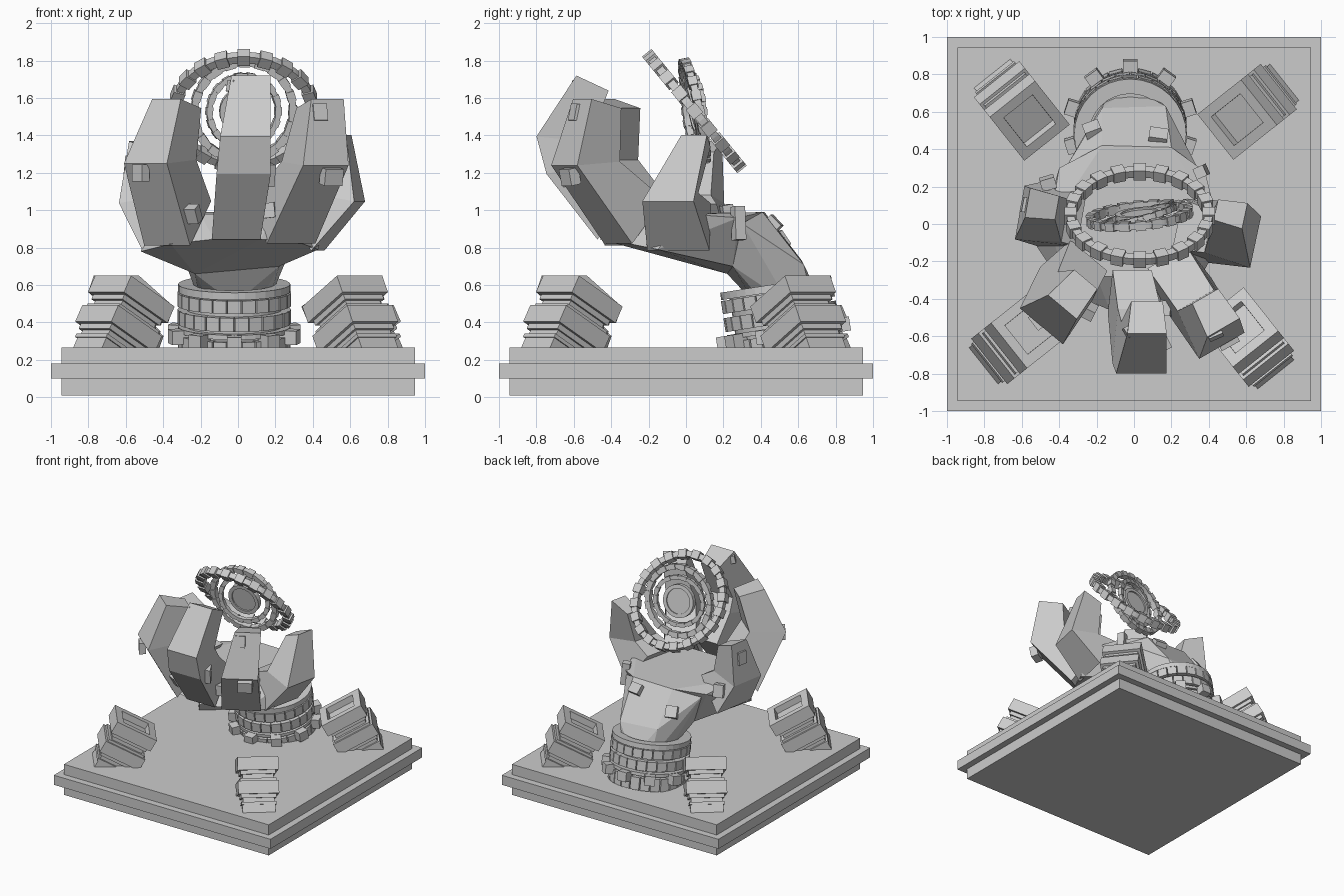
import bpy, bmesh
from math import sin, cos, pi, radians
from mathutils import Vector, Matrix

if "Cube" in bpy.data.objects:
    bpy.data.objects.remove(bpy.data.objects["Cube"])


def finish(bm, name):
    bmesh.ops.recalc_face_normals(bm, faces=bm.faces)
    me = bpy.data.meshes.new(name)
    bm.to_mesh(me)
    bm.free()
    ob = bpy.data.objects.new(name, me)
    bpy.context.collection.objects.link(ob)
    return ob


def box(bm, M, size, at=(0, 0, 0)):
    m = M @ Matrix.Translation(at) @ Matrix.Diagonal((*size, 1))
    return bmesh.ops.create_cube(bm, size=1, matrix=m)['verts']


def band(bm, M, r0, r1, z0, z1, n):
    """Square-section ring around the local z axis."""
    loops = []
    for i in range(n):
        a = 2 * pi * i / n
        loops.append([bm.verts.new(M @ Vector((r * cos(a), r * sin(a), z)))
                      for r, z in ((r0, z0), (r1, z0), (r1, z1), (r0, z1))])
    for i in range(n):
        p, q = loops[i], loops[(i + 1) % n]
        for k in range(4):
            l = (k + 1) % 4
            bm.faces.new((p[k], q[k], q[l], p[l]))


def teeth(bm, M, r, n, size, z=0, phase=0):
    for i in range(n):
        R = Matrix.Rotation(2 * pi * (i + phase) / n, 4, 'Z')
        box(bm, M @ R, size, (r, 0, z))


def frame(pos, normal, up=(0, 0, 1)):
    """Matrix whose local z is the normal."""
    n = Vector(normal).normalized()
    x = Vector(up).cross(n).normalized()
    m = Matrix((x, n.cross(x), n)).transposed().to_4x4()
    m.translation = pos
    return m


# Stepped square plinth
bm = bmesh.new()
for half, z0, z1 in ((.945, .01, .10), (1, .10, .18), (.945, .18, .265)):
    box(bm, Matrix(), (2 * half, 2 * half, z1 - z0), (0, 0, (z0 + z1) / 2))
finish(bm, "plinth")

# Four tilted corner projectors, each a stack of blocks with a recessed face
t = radians(29)
d = Vector((-.78, -.62, 0)).normalized()
up = Vector((0, 0, 1))
n = d * sin(t) + up * cos(t)
s = -d * cos(t) + up * sin(t)
base = Matrix((s.cross(n), s, n)).transposed().to_4x4()
base.translation = Vector((.435, .465, .485)) + s * .17
layers = ((0, .10, 1), (.10, .13, .86), (.13, .16, .76), (.16, .18, .9),
          (.18, .28, 1), (.28, .31, .86), (.31, .34, .76), (.34, .36, .86))
for k in range(4):
    bm = bmesh.new()
    M = Matrix.Rotation(k * pi / 2, 4, 'Z') @ base
    last = (.36, .56 if k in (2, 3) else .53, .8)
    for j, (a, b, f) in enumerate(layers + (last,)):
        vs = box(bm, M, (.31 * f, .34 * f, b - a), (0, 0, -(a + b) / 2))
        if j == 0:
            nz = (M.to_3x3() @ Vector((0, 0, 1))).normalized()
            fs = {fc for v in vs for fc in v.link_faces}
            top = max(fs, key=lambda fc: fc.normal.dot(nz) if fc.normal.length else fc.calc_center_median().dot(nz))
            top = max(fs, key=lambda fc: fc.calc_center_median().dot(nz))
            bmesh.ops.inset_individual(bm, faces=[top], thickness=.08)
            bmesh.ops.inset_individual(bm, faces=[top], thickness=.001)
            bmesh.ops.translate(bm, verts=top.verts, vec=nz * -.05)
    finish(bm, f"corner_projector_{k + 1}")

# Stack of toothed collar rings around the wrist, leaning forward
bm = bmesh.new()
M = Matrix.Translation((-.02, .535, .25)) @ Matrix.Rotation(radians(9), 4, 'X')
band(bm, M, .2, .255, -.06, .34, 32)
band(bm, M, .22, .3, .32, .36, 32)
teeth(bm, M, .268, 24, (.07, .072, .07), .28)
band(bm, M, .22, .29, .155, .215, 32)
teeth(bm, M, .272, 24, (.06, .072, .075), .185, .5)
band(bm, M, .22, .3, .105, .13, 32)
teeth(bm, M, .27, 24, (.06, .07, .1), .04)
teeth(bm, M, .315, 10, (.09, .08, .075), .09, .5)
finish(bm, "wrist_collar")


# Palm and wrist as faceted hulls
def hull(name, pts):
    bm = bmesh.new()
    for p in pts:
        bm.verts.new(p)
    r = bmesh.ops.convex_hull(bm, input=bm.verts)
    junk = {g for g in r['geom_interior'] + r['geom_unused'] if isinstance(g, bmesh.types.BMVert)}
    bmesh.ops.delete(bm, geom=list(junk), context='VERTS')
    bmesh.ops.dissolve_limit(bm, angle_limit=radians(4), verts=bm.verts, edges=bm.edges)
    finish(bm, name)


hull("palm", [(-.23, .22, .66), (.22, .25, .70), (-.52, -.12, .78), (.43, -.15, .79),
              (-.13, -.46, .845), (.12, -.46, .845), (-.36, -.36, .82), (.32, -.35, .83),
              (-.40, .30, .96), (.38, .28, .96), (-.17, .42, .99), (.2, .41, .99),
              (-.45, 0, .98), (.45, 0, .98), (-.2, -.28, .98), (.2, -.28, .98)])
ring = [(-.02 + .18 * cos(i * pi / 4), .55 + .18 * sin(i * pi / 4), .5) for i in range(8)]
hull("wrist", ring + [(-.23, .22, .66), (.22, .25, .70), (-.36, .31, .93), (.34, .3, .93),
                      (-.17, .42, .99), (.2, .41, .99), (-.17, .62, .73), (.17, .63, .71)])


# Fingers: square sections (centre, width, thickness, pitch) facing outward at a yaw
def finger(name, yaw, sections):
    out = Vector((cos(radians(yaw)), sin(radians(yaw)), 0))
    side = up.cross(out)
    bm = bmesh.new()
    prev = None
    for c, w, th, pitch in sections:
        p = radians(pitch)
        o = (out * cos(p) + up * sin(p)) * th / 2
        loop = [bm.verts.new(Vector(c) + side * (a * w * (.5 if b > 0 else .4)) + o * b)
                for a, b in ((-1, -1), (1, -1), (1, 1), (-1, 1))]
        if prev:
            for k in range(4):
                l = (k + 1) % 4
                bm.faces.new((prev[k], prev[l], loop[l], loop[k]))
        else:
            bm.faces.new(loop)
        prev = loop
    bm.faces.new(prev)
    finish(bm, name)


finger("middle_finger", -90, [((-.01, -.36, .97), .26, .34, -48), ((.03, -.60, 1.23), .29, .30, -14),
                              ((.04, -.66, 1.38), .27, .28, 6), ((.07, -.5, 1.68), .21, .19, 25)])
finger("left_finger", -130, [((-.31, -.25, .93), .32, .32, -48),
                             ((-.405, -.44, 1.26), .3, .28, -4), ((-.32, -.37, 1.57), .2, .2, 14)])
finger("right_finger", -60, [((.23, -.27, .94), .30, .32, -48),
                             ((.40, -.53, 1.25), .28, .28, -4), ((.43, -.47, 1.57), .2, .2, 14)])
finger("right_outer_finger", -12, [((.33, -.02, .91), .34, .32, -52), ((.525, -.07, 1.07), .28, .26, -10),
                                   ((.515, .06, 1.37), .14, .17, 22)])
finger("left_outer_finger", 170, [((-.38, .04, .91), .36, .32, -50), ((-.49, .04, 1.06), .29, .25, -10),
                                  ((-.49, .1, 1.34), .16, .17, 20)])

# Small plates on the hand
bm = bmesh.new()
for pos, nor, size in (
        ((-.25, -.46, .98), (-.4, -.8, -.5), (.09, .09, .06)),
        ((.15, -.63, 1.19), (.5, -1, -.2), (.07, .12, .08)),
        ((.5, -.62, 1.18), (.5, -.9, -.2), (.11, .09, .06)),
        ((.43, -.58, 1.52), (.4, -.9, .2), (.08, .09, .06)),
        ((-.02, -.57, 1.66), (-.8, -.5, .2), (.06, .06, .06)),
        ((-.57, .1, 1.24), (-1, .2, .1), (.08, .1, .06)),
        ((-.46, .22, .98), (-.3, 1, .2), (.08, .1, .06)),
        ((-.22, .5, .84), (-.3, .8, .6), (.09, .09, .06)),
        ((.13, .47, .93), (.1, .7, .7), (.1, .08, .05)),
        ((.36, .28, .93), (.9, .4, .1), (.06, .18, .06)),
        ((.17, -.45, 1.0), (.9, -.1, .1), (.08, .08, .06)),
        ((-.52, -.52, 1.2), (-.9, -.7, 0), (.09, .09, .05))):
    box(bm, frame(pos, nor), size)
finish(bm, "hand_plates")


# Nested floating rings with blocky beads, and a disc at the centre
C = Vector((.03, .045, 1.53))
for name, nor, r, th, cnt, sz in (
        ("outer_ring", (0, .77, .63), .37, .022, 20, (.065, .068, .065)),
        ("middle_ring", (-.1, .97, .2), .265, .018, 20, (.045, .055, .05)),
        ("inner_ring", (-.25, .95, .1), .19, .014, 18, (.035, .042, .035))):
    bm = bmesh.new()
    M = frame(C, nor)
    band(bm, M, r - th, r + th, -th, th, 40)
    teeth(bm, M, r, cnt, sz)
    finish(bm, name)
bm = bmesh.new()
M = frame(C, (-.1, .97, .2))
bmesh.ops.create_cone(bm, cap_ends=True, segments=24, radius1=.105, radius2=.105, depth=.02, matrix=M)
band(bm, M, .1, .13, -.02, .02, 24)
finish(bm, "centre_disc")
